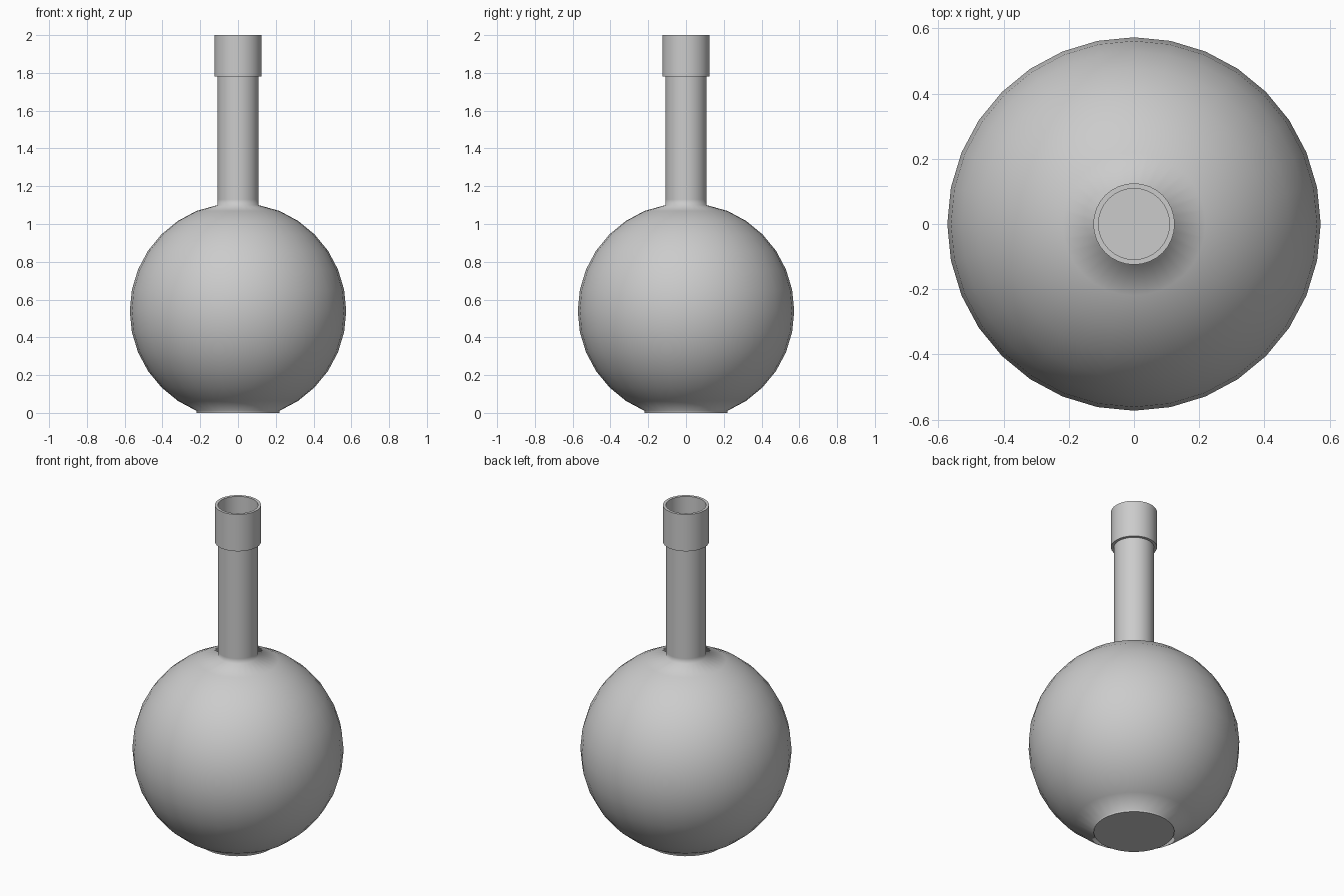
import bpy, bmesh, math

if "Cube" in bpy.data.objects:
    bpy.data.objects.remove(bpy.data.objects["Cube"])

SIDES = 32


def lathe(name, profile, cap_bottom=False):
    """Revolve (radius, z) points around the z axis."""
    bm = bmesh.new()
    rings = []
    for r, z in profile:
        rings.append([bm.verts.new((r * math.cos(2 * math.pi * i / SIDES),
                                    r * math.sin(2 * math.pi * i / SIDES), z))
                      for i in range(SIDES)])
    for a, b in zip(rings, rings[1:]):
        for i in range(SIDES):
            j = (i + 1) % SIDES
            bm.faces.new((a[i], a[j], b[j], b[i])).smooth = True
    if cap_bottom:
        bm.faces.new(rings[0][::-1])
    mesh = bpy.data.meshes.new(name)
    bm.to_mesh(mesh)
    bm.free()
    ob = bpy.data.objects.new(name, mesh)
    bpy.context.collection.objects.link(ob)
    return ob


BALL_R, BALL_Z, NECK_R = 0.573, 0.54, 0.109

# Round body on a small flat base, running up into the open neck
profile = [(BALL_R * math.sin(math.pi / 8), 0)]
for k in range(-6, 7):
    t = math.radians(11.25 * k)
    profile.append((BALL_R * math.cos(t), BALL_Z + BALL_R * math.sin(t)))
profile += [(NECK_R, 1.10), (NECK_R, 1.13), (NECK_R, 2.0)]
lathe("flask_body_and_neck", profile, cap_bottom=True)

# Thicker collar around the mouth
collar = lathe("mouth_collar", [(NECK_R, 1.78), (0.125, 1.78), (0.125, 2.0), (NECK_R, 2.0)])
bpy.context.view_layer.objects.active = collar
collar.select_set(True)
bpy.ops.object.shade_smooth_by_angle(angle=math.radians(40))
